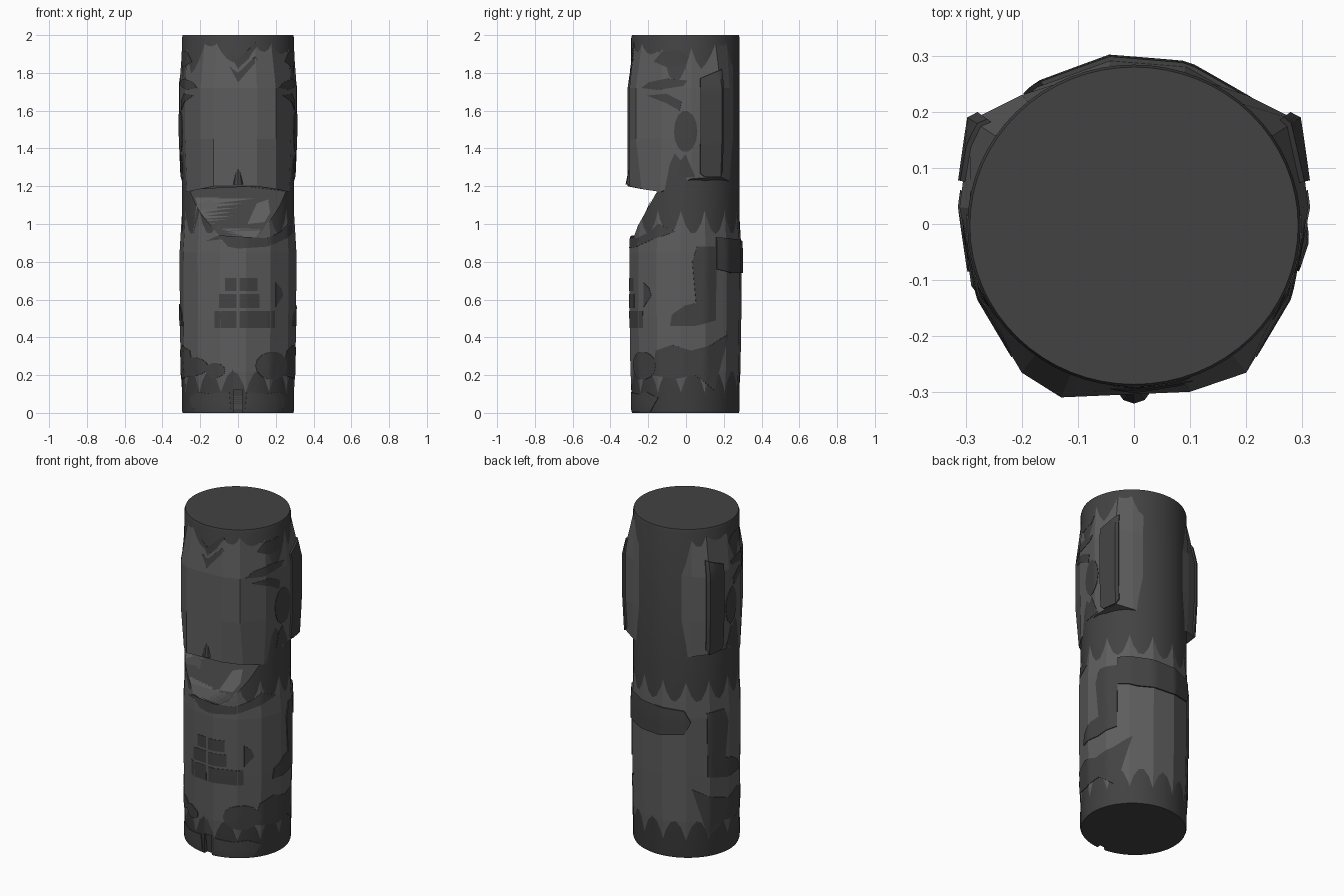
import bpy, bmesh, math
from mathutils import Vector
from mathutils.bvhtree import BVHTree

if "Cube" in bpy.data.objects:
    bpy.data.objects.remove(bpy.data.objects["Cube"])

RX, RY, CY = 0.297, 0.287, -0.003


def material(name, v):
    m = bpy.data.materials.new(name)
    m.diffuse_color = (v, v, v, 1)
    m.use_nodes = True
    m.node_tree.nodes["Principled BSDF"].inputs["Base Color"].default_value = m.diffuse_color
    return m


DARK = material("dark_grey", 0.055)
LIGHT = material("mid_grey", 0.11)


def make(name, bm, mat=None, smooth=False):
    bmesh.ops.recalc_face_normals(bm, faces=bm.faces)
    me = bpy.data.meshes.new(name)
    bm.to_mesh(me)
    bm.free()
    ob = bpy.data.objects.new(name, me)
    bpy.context.collection.objects.link(ob)
    if mat:
        me.materials.append(mat)
    if smooth:
        bpy.context.view_layer.objects.active = ob
        bpy.ops.object.select_all(action='DESELECT')
        ob.select_set(True)
        bpy.ops.object.shade_smooth_by_angle(angle=math.radians(35))
    return ob


def loft(name, rings, mat, smooth=False):
    bm = bmesh.new()
    vs = [[bm.verts.new(p) for p in r] for r in rings]
    n = len(vs[0])
    for a, b in zip(vs, vs[1:]):
        for i in range(n):
            j = (i + 1) % n
            bm.faces.new((a[i], a[j], b[j], b[i]))
    bm.faces.new(vs[0])
    bm.faces.new(vs[-1])
    return make(name, bm, mat, smooth)


def on_core(deg, z, f=1.0):
    a = math.radians(deg)
    return (RX * f * math.sin(a), CY - RY * f * math.cos(a), z)


def ring(z, f, n, off=0):
    return [on_core(off + 360 * i / n, z, f) for i in range(n)]


def prism(name, outline, x):
    bm = bmesh.new()
    f = bm.faces.new([bm.verts.new((-x, y, z)) for y, z in outline])
    ex = bmesh.ops.extrude_face_region(bm, geom=[f])
    bmesh.ops.translate(bm, vec=(2 * x, 0, 0),
                        verts=[e for e in ex["geom"] if isinstance(e, bmesh.types.BMVert)])
    ob = make(name, bm)
    ob.hide_render = True
    ob.hide_set(True)
    return ob


# round core
core = loft("core", [ring(0, .985, 64), ring(.012, 1, 64), ring(1.985, 1, 64), ring(2, .985, 64)], DARK, True)

# faceted lower body, sinking into the core at both ends
lower = loft("lower_body", [ring(z, f, 14, 8) for z, f in
             ((.02, .98), (.22, 1.025), (.5, 1.04), (.85, 1.045), (.95, 1.025), (1.14, .985))], LIGHT)

# faceted head with a broad front plate
half = [(.2, -.265), (.28, -.13), (.311, .03), (.29, .185), (.2, .23), (.07, .272)]
mid = [(-.13, -.309), (.1, -.299)] + half + [(-x, y) for x, y in reversed(half)]
botz = [1.2, 1.2, 1.185, 1.17, 1.24, 1.25, 1.23, 1.2, 1.2, 1.23, 1.25, 1.24, 1.17, 1.185]


def scaled(p, f):
    k = math.hypot(p[0] / RX, (p[1] - CY) / RY)
    return (p[0] / k * f, CY + (p[1] - CY) / k * f)


bottom = []
for i, p in enumerate(mid):
    q = (p[0] * .97, p[1] * .97) if 3 < i < 12 else p
    if i in (3, 12):
        q = (math.copysign(.27, p[0]), -.135)
    elif i in (2, 13):
        q = (math.copysign(.2, p[0]), -.235)
    bottom.append((*q, botz[i]))
upper = loft("head", [bottom,
                      [(*p, 1.45) for p in mid],
                      [(*p, 1.72) for p in mid],
                      [(*scaled(p, .99), 1.97) for p in mid]], LIGHT)

trees = []
for ob in (core, lower, upper):
    b = bmesh.new()
    b.from_mesh(ob.data)
    trees.append(BVHTree.FromBMesh(b))
    b.free()

# neck hollow under the chin and gap between the feet
neck = prism("neck_cutter", [(-.5, 1.215), (-.12, 1.215), (-.16, 1.16), (-.255, .99), (-.284, .91), (-.5, .87)], .5)
gap = prism("foot_cutter", [(-.5, -.05), (-.255, -.05), (-.275, .12), (-.5, .12)], .025)
for ob in (core, lower):
    for c in (neck, gap):
        m = ob.modifiers.new("cut", 'BOOLEAN')
        m.operation, m.object, m.solver = 'DIFFERENCE', c, 'EXACT'


# raised relief wrapped on the body; outline in (degrees from front, height)
def relief(name, pts, off=.004, mat=DARK, mirror=False):
    for s in ((1, -1) if mirror else (1,)):
        bm = bmesh.new()
        bm.faces.new([bm.verts.new((s * u, 0, z * 100)) for u, z in pts])
        bmesh.ops.triangulate(bm, faces=bm.faces[:])
        for k, ax in ((0, Vector((1, 0, 0))), (2, Vector((0, 0, 1)))):
            cs = [v.co[k] for v in bm.verts]
            for t in range(math.ceil(min(cs) / 4), math.floor(max(cs) / 4) + 1):
                bmesh.ops.bisect_plane(bm, geom=bm.verts[:] + bm.edges[:] + bm.faces[:],
                                       plane_co=ax * t * 4, plane_no=ax)
        for v in bm.verts:
            p = Vector(on_core(v.co.x, v.co.z / 100))
            d = Vector((p.x, p.y, 0)).normalized()
            far = Vector((0, 0, p.z)) + d
            hits = [h[3] for h in (t.ray_cast(far, -d) for t in trees) if h[0] is not None]
            v.co = far - d * (min(hits) - off if hits else .7)
        ex = bmesh.ops.extrude_face_region(bm, geom=bm.faces[:])
        for v in [e for e in ex["geom"] if isinstance(e, bmesh.types.BMVert)]:
            v.co.x *= .95
            v.co.y *= .95
        make(name, bm, mat, True)


def oval(u, z, du, dz, n=14):
    return [(u + du * math.cos(2 * math.pi * i / n), z + dz * math.sin(2 * math.pi * i / n)) for i in range(n)]


def rect(u0, u1, z0, z1):
    return [(u0, z0), (u1, z0), (u1, z1), (u0, z1)]


# head details
relief("ear", [(105, 1.27), (109, 1.25), (124, 1.25), (127, 1.28), (127, 1.82), (105, 1.77)], .009, DARK, True)
relief("brow", [(55, 1.86), (70, 1.83), (88, 1.84), (94, 1.88), (84, 1.92), (64, 1.91)], .002, DARK, True)
relief("eye_line", [(42, 1.72), (60, 1.71), (88, 1.73), (92, 1.76), (70, 1.77), (50, 1.75)], .002, DARK, True)
relief("lower_lid", [(48, 1.68), (70, 1.64), (84, 1.6), (86, 1.65), (70, 1.69)], .002, DARK, True)
relief("cheek", oval(90, 1.49, 12, .11), .003, DARK, True)
relief("jaw_line", [(80, 1.24), (100, 1.25), (90, 1.37), (84, 1.33)], .002, DARK, True)
for i in range(2):
    relief("forehead_chevron", [(0, 1.75 + .07 * i), (20, 1.87 + .07 * i), (18, 1.89 + .07 * i),
                                (0, 1.8 + .07 * i), (-8, 1.83 + .07 * i)], .0015)
bm = bmesh.new()
bmesh.ops.create_cone(bm, cap_ends=True, segments=10, radius1=.032, radius2=.014, depth=.09)
bmesh.ops.translate(bm, verts=bm.verts, vec=(0, -.288, 1.255))
make("chin_tuft", bm, DARK, True)

# light flakes on the slanted neck
for pts in ([(-.24, .93), (-.11, .93), (-.11, 1.11), (-.15, 1.13), (-.22, 1.1)],
            [(.05, 1.0), (.14, 1.01), (.17, 1.06), (.16, 1.13), (.1, 1.11)]):
    bm = bmesh.new()
    bm.faces.new([bm.verts.new((x, max(-.255 + (z - .99) * .56 - .006,
                                       -math.sqrt(1 - (x / RX) ** 2) * RY - .004), z)) for x, z in pts])
    make("neck_flake", bm, LIGHT)
relief("collar", [(-34, .91), (-14, .92), (-10, .88), (0, .87), (30, .88), (55, .92), (80, .96),
                  (60, 1.0), (50, .96), (30, .925), (-10, .925), (-20, .94)], .002)

# arms, hands and back roll
relief("arm", [(74, .46), (100, .46), (123, .49), (124, .88), (102, .88), (97, .8),
               (101, .58), (90, .57), (76, .52)], .005, DARK, True)
relief("back_roll", [(124, .76), (145, .74), (185, .74), (212, .76), (219, .83), (212, .9),
                     (185, .91), (145, .9), (124, .93)], .008)

# belly grid
for z0, z1, w0, w1 in ((.45, .54, -24, 40), (.555, .63, -19, 22), (.645, .715, -13, 20)):
    relief("belly_tile_left", rect(w0, -1.5, z0, z1), .002)
    relief("belly_tile_right", rect(1.5, w1, z0, z1), .002)
relief("belly_flake", [(41, .56), (52, .62), (49, .66), (41, .69)], .002)

# knees and feet
relief("knee_left", oval(-14 - 10, .225, 11, .04), .004)
relief("knee_left_outer", oval(-52, .245, 20, .05), .004)
relief("knee_right", oval(38, .25, 20, .075), .004)
for s in (1, -1):
    relief("leg_band", [(s * u, z) for u, z in ((52, .2), (80, .18), (100, .2), (122, .12), (126, .26),
           (140, .42), (118, .36), (96, .33), (76, .36), (58, .33))], .003)
relief("foot", [(7, .004), (50, .004), (60, .08), (45, .11), (30, .1), (9, .11)], .004, DARK, True)
